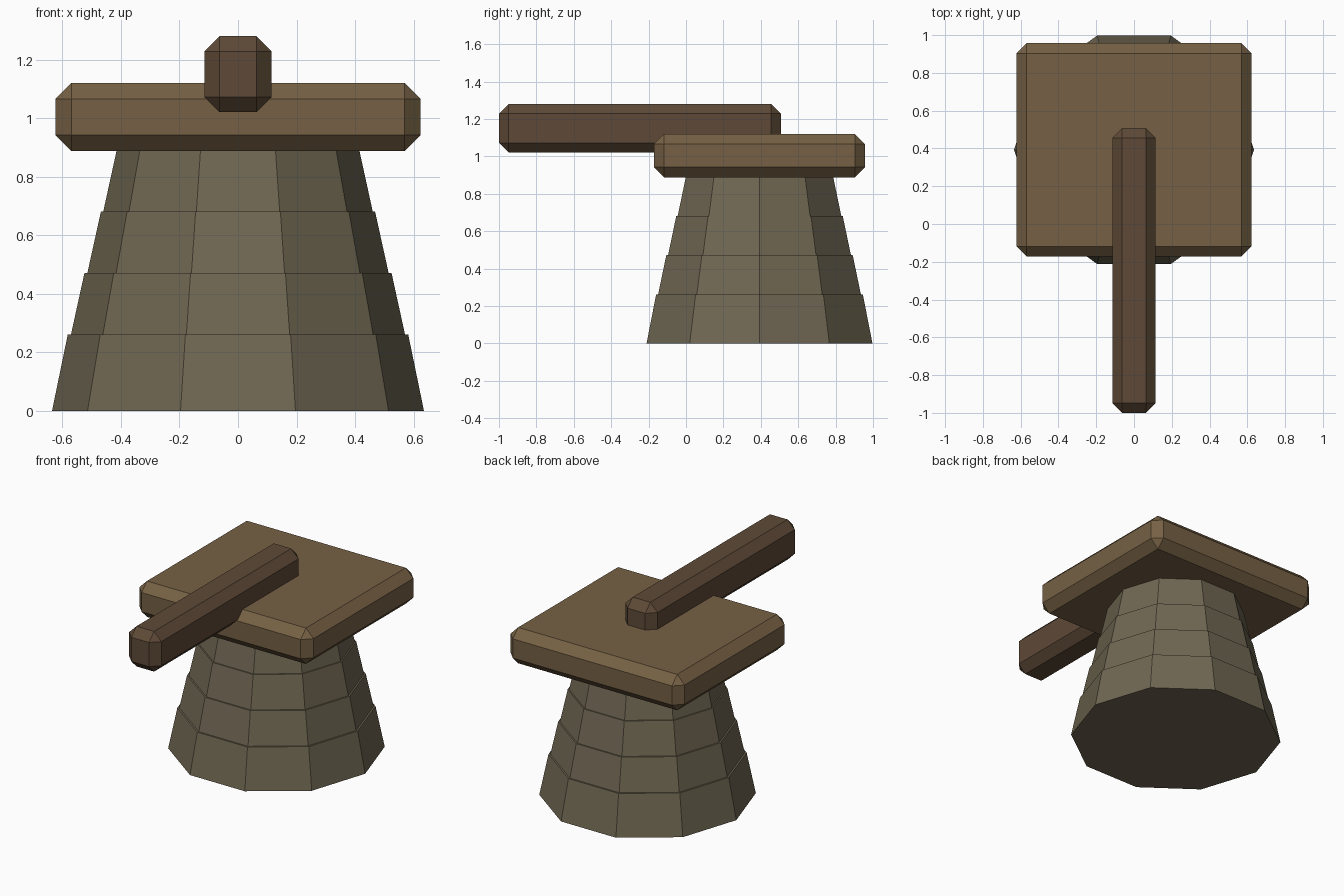
import bpy, bmesh, math

if "Cube" in bpy.data.objects:
    bpy.data.objects.remove(bpy.data.objects["Cube"])


def material(name, rgb):
    m = bpy.data.materials.new(name)
    m.diffuse_color = (*rgb, 1)
    m.use_nodes = True
    m.node_tree.nodes["Principled BSDF"].inputs["Base Color"].default_value = m.diffuse_color
    return m


def finish(bm, name, mat):
    bmesh.ops.recalc_face_normals(bm, faces=bm.faces)
    me = bpy.data.meshes.new(name)
    bm.to_mesh(me)
    bm.free()
    me.materials.append(mat)
    ob = bpy.data.objects.new(name, me)
    bpy.context.collection.objects.link(ob)
    return ob


def chamfered_box(name, lo, hi, width, mat):
    bm = bmesh.new()
    bmesh.ops.create_cube(bm, size=1)
    for v in bm.verts:
        v.co = [(a + b) / 2 + c * (b - a) for a, b, c in zip(lo, hi, v.co)]
    bmesh.ops.bevel(bm, geom=bm.edges[:], offset=width, segments=1,
                    affect='EDGES', profile=0.5)
    return finish(bm, name, mat)


stone = material("stone", (0.16, 0.135, 0.085))
wood = material("wood", (0.18, 0.118, 0.058))
dark_wood = material("dark_wood", (0.112, 0.068, 0.038))

# Ten-sided stepped stone pedestal: (radius, height) profile with small ledges
profile = [(0.635, 0), (0.581, 0.262), (0.570, 0.262), (0.524, 0.472),
           (0.514, 0.472), (0.468, 0.681), (0.460, 0.681), (0.412, 0.90)]
SIDES, CENTRE_Y = 10, 0.393
bm = bmesh.new()
rings = [[bm.verts.new((r * math.cos(math.tau * i / SIDES),
                        CENTRE_Y + r * math.sin(math.tau * i / SIDES), z))
          for i in range(SIDES)] for r, z in profile]
for a, b in zip(rings, rings[1:]):
    for i in range(SIDES):
        j = (i + 1) % SIDES
        bm.faces.new((a[i], a[j], b[j], b[i]))
bm.faces.new(rings[0][::-1])
bm.faces.new(rings[-1])
finish(bm, "stone_pedestal", stone)

# Square wooden platform
chamfered_box("platform", (-0.623, -0.172, 0.888), (0.623, 0.957, 1.12), 0.054, wood)

# Beam projecting over the front edge
chamfered_box("beam", (-0.115, -1.0, 1.02), (0.115, 0.507, 1.28), 0.052, dark_wood)
